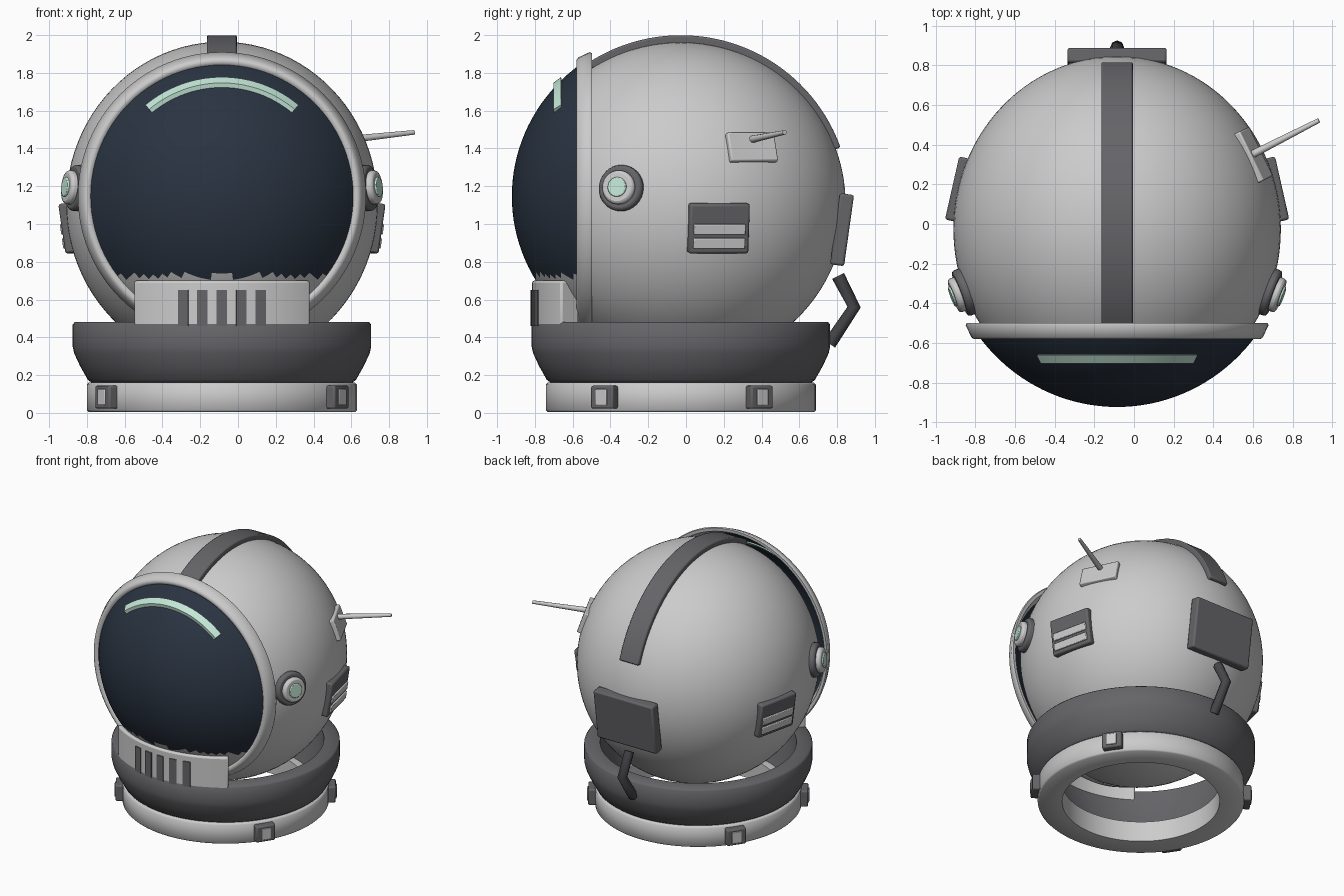
import bpy, bmesh, math
from mathutils import Matrix, Vector

if "Cube" in bpy.data.objects:
    bpy.data.objects.remove(bpy.data.objects["Cube"])

C = Vector((-0.085, -0.027, 1.107))         # shell centre
V = Vector((-0.085, -0.03, 1.147))          # visor centre
R = Vector((0.825, 0.872, 0.858))           # shell radii


def mat(name, rgb):
    m = bpy.data.materials.new(name)
    m.diffuse_color = (*rgb, 1)
    m.use_nodes = True
    m.node_tree.nodes["Principled BSDF"].inputs["Base Color"].default_value = m.diffuse_color
    return m


DARK = mat("dark_grey", (0.13, 0.13, 0.14))
BLACK = mat("hose_grey", (0.06, 0.06, 0.065))
GLASS = mat("navy_glass", (0.022, 0.033, 0.052))
MINT = mat("mint", (0.55, 0.8, 0.68))
LIGHT = mat("light_grey", (0.55, 0.55, 0.55))


def finish(name, bm, m=LIGHT, bevel=0, angle=35):
    bmesh.ops.recalc_face_normals(bm, faces=bm.faces)
    me = bpy.data.meshes.new(name)
    bm.to_mesh(me)
    bm.free()
    ob = bpy.data.objects.new(name, me)
    bpy.context.collection.objects.link(ob)
    me.materials.append(m)
    bpy.ops.object.select_all(action='DESELECT')
    ob.select_set(True)
    bpy.context.view_layer.objects.active = ob
    bpy.ops.object.shade_smooth_by_angle(angle=math.radians(angle))
    if bevel:
        b = ob.modifiers.new("bevel", 'BEVEL')
        b.width, b.segments, b.limit_method = bevel, 2, 'ANGLE'
    return ob


def frame(origin, x, y, z):
    """Matrix from origin and axis columns."""
    return Matrix.Translation(origin) @ Matrix((x, y, z)).transposed().to_4x4()


def facing(p, n):
    """Frame at p: local z along n, local y upward."""
    n = Vector(n).normalized()
    x = Vector((0, 0, 1)).cross(n).normalized()
    return frame(p, x, n.cross(x), n)


def on_shell(side, dy, z):
    """Frame on the shell surface, on the +x or -x side."""
    dz = z - C.z
    dx = side * R.x * math.sqrt(1 - (dy / R.y) ** 2 - (dz / R.z) ** 2)
    d = Vector((dx, dy, dz))
    return facing(C + d, [d[i] / R[i] ** 2 for i in range(3)])


def box(name, m, size, at=(0, 0, 0), colour=LIGHT, bevel=0.01):
    bm = bmesh.new()
    bmesh.ops.create_cube(bm, size=1, matrix=m @ Matrix.Translation(at) @ Matrix.Diagonal((*size, 1)))
    return finish(name, bm, colour, bevel)


def disc(name, m, r, z0, z1, colour=LIGHT, r2=None, bevel=0.01, seg=32):
    bm = bmesh.new()
    bmesh.ops.create_cone(bm, cap_ends=True, segments=seg, radius1=r, radius2=r if r2 is None else r2,
                          depth=z1 - z0, matrix=m @ Matrix.Translation((0, 0, (z0 + z1) / 2)))
    return finish(name, bm, colour, bevel)


def revolve(name, profile, m, colour=LIGHT, a0=0, a1=360, steps=96, bevel=0, angle=35):
    """Sweep a closed (radius, height) profile around local z."""
    bm = bmesh.new()
    full = a1 - a0 == 360
    rings = []
    for i in range(steps if full else steps + 1):
        a = math.radians(a0 + (a1 - a0) * i / steps)
        rings.append([bm.verts.new(m @ Vector((r * math.cos(a), r * math.sin(a), h))) for r, h in profile])
    n = len(profile)
    for i in range(steps):
        p, q = rings[i], rings[(i + 1) % len(rings)]
        for j in range(n):
            k = (j + 1) % n
            bm.faces.new((p[j], p[k], q[k], q[j]))
    if not full:
        bm.faces.new(rings[0])
        bm.faces.new(rings[-1])
    return finish(name, bm, colour, bevel, angle)


def ellipsoid(name, centre, radii, cut_y, keep_back, colour=LIGHT):
    bm = bmesh.new()
    bmesh.ops.create_uvsphere(bm, u_segments=96, v_segments=64, radius=1,
                              matrix=Matrix.Translation(centre) @ Matrix.Diagonal((*radii, 1))
                              @ Matrix.Rotation(math.pi / 2, 4, 'X'))
    bmesh.ops.bisect_plane(bm, geom=bm.verts[:] + bm.edges[:] + bm.faces[:], plane_co=(0, cut_y, 0),
                           plane_no=(0, 1, 0), clear_inner=keep_back, clear_outer=not keep_back)
    return finish(name, bm, colour)


# Shell and visor; the lowest strip of the visor is shell grey
ellipsoid("shell", C, R, -0.5, True)
visor = ellipsoid("visor", V, (0.872, 0.892, 0.868), -0.5, False, GLASS)
visor.data.materials.append(LIGHT)
for f in visor.data.polygons:
    if f.center.z < 0.725:
        f.material_index = 1

# Visor rim and reflection stripe, both turned about the front axis
front = frame((V.x, 0, V.z), (1, 0, 0), (0, 0, 1), (0, -1, 0))
revolve("visor_rim", [(0.735, 0.5), (0.758, 0.498), (0.763, 0.51), (0.735, 0.57), (0.722, 0.58), (0.705, 0.58),
                      (0.695, 0.57)], front, angle=50)
revolve("visor_stripe", [(0.575, 0.697), (0.6, 0.702), (0.631, 0.662), (0.607, 0.655)], front, MINT, 50, 130, 32)

# Crest strap over the top
over = frame(C, (0, R.y - 0.01, 0), (0, 0, R.z), (1, 0, 0))
revolve("crest_strap", [(0.985, -0.08), (1.04, -0.08), (1.04, 0.08), (0.985, 0.08)], over, DARK, 19.5, 123, 48, 0.01)

# Neck collar and base ring
up = Matrix.Translation((C.x, C.y, 0))
revolve("neck_collar", [(0.6, 0.16), (0.69, 0.16), (0.71, 0.175), (0.752, 0.25), (0.782, 0.315), (0.79, 0.35),
                        (0.79, 0.468), (0.78, 0.48), (0.68, 0.48), (0.665, 0.35)], up, DARK, angle=55)
revolve("base_ring", [(0.545, 0.005), (0.705, 0.005), (0.715, 0.015), (0.715, 0.15), (0.705, 0.16), (0.545, 0.16)],
        up, angle=55)

# Clips on the base ring
for i, a in enumerate((-33.5, 34.5, 145.5, 213.5)):
    n = Vector((math.cos(math.radians(a)), math.sin(math.radians(a)), 0))
    m = facing(Vector((C.x, C.y, 0.083)) + n * 0.722, n)
    box(f"clip_{i}", m, (0.14, 0.122, 0.08), colour=DARK)
    box(f"clip_button_{i}", m, (0.07, 0.085, 0.02), (0, 0, 0.037), bevel=0.004)

# Chin plate with vent slots
revolve("chin_plate", [(0.67, 0.4), (0.788, 0.4), (0.788, 0.7), (0.67, 0.7)], up, LIGHT, 233.5, 306.5, 32, 0.012)
for i in range(5):
    a = 270 + (i - 2) * 7.5
    revolve(f"vent_slot_{i}", [(0.76, 0.46), (0.795, 0.46), (0.795, 0.65), (0.76, 0.65)], up, DARK, a - 2, a + 2, 2)

# Lamps and louvred panels on both sides
for side, tag in ((1, "right"), (-1, "left")):
    m = on_shell(side, -0.315, 1.19)
    disc(f"lamp_base_{tag}", m, 0.122, -0.07, 0.03, DARK, bevel=0.015)
    disc(f"lamp_ring_{tag}", m, 0.09, 0.02, 0.065, bevel=0.015)
    disc(f"lamp_lens_{tag}", m, 0.052, 0.055, 0.075, MINT, bevel=0.005)
    m = on_shell(side, 0.2, 0.977)
    box(f"side_panel_{tag}", m, (0.325, 0.265, 0.08), (0, 0, -0.018), DARK, 0.012)
    for j, v in enumerate((-0.002, -0.077)):
        box(f"panel_slat_{tag}_{j}", m, (0.28, 0.056, 0.03), (0, v, 0.018), bevel=0.005)

# Antenna on the right
m = on_shell(1, 0.375, 1.405)
box("antenna_plate", m, (0.275, 0.16, 0.055), (0, 0, -0.01), bevel=0.008)
a, b = Vector((0.585, 0.345, 1.447)), Vector((0.932, 0.522, 1.485))
disc("antenna_rod", facing(a, b - a), 0.02, 0, (b - a).length, r2=0.012, bevel=0, seg=12)

# Back panel
box("back_panel", facing((C.x, 0.826, 0.97), (0, 1, -0.14)), (0.5, 0.38, 0.075), colour=DARK, bevel=0.012)

# Back hose: bent tube
cu = bpy.data.curves.new("back_hose", 'CURVE')
cu.dimensions, cu.bevel_depth, cu.bevel_resolution, cu.use_fill_caps = '3D', 0.035, 2, True
sp = cu.splines.new('POLY')
pts = [(0.805, 0.725), (0.89, 0.56), (0.76, 0.365)]
sp.points.add(len(pts) - 1)
for p, (y, z) in zip(sp.points, pts):
    p.co = (C.x, y, z, 1)
cu.materials.append(BLACK)
hose = bpy.data.objects.new("back_hose", cu)
bpy.context.collection.objects.link(hose)
bpy.ops.object.select_all(action='DESELECT')
hose.select_set(True)
bpy.context.view_layer.objects.active = hose
bpy.ops.object.convert(target='MESH')
